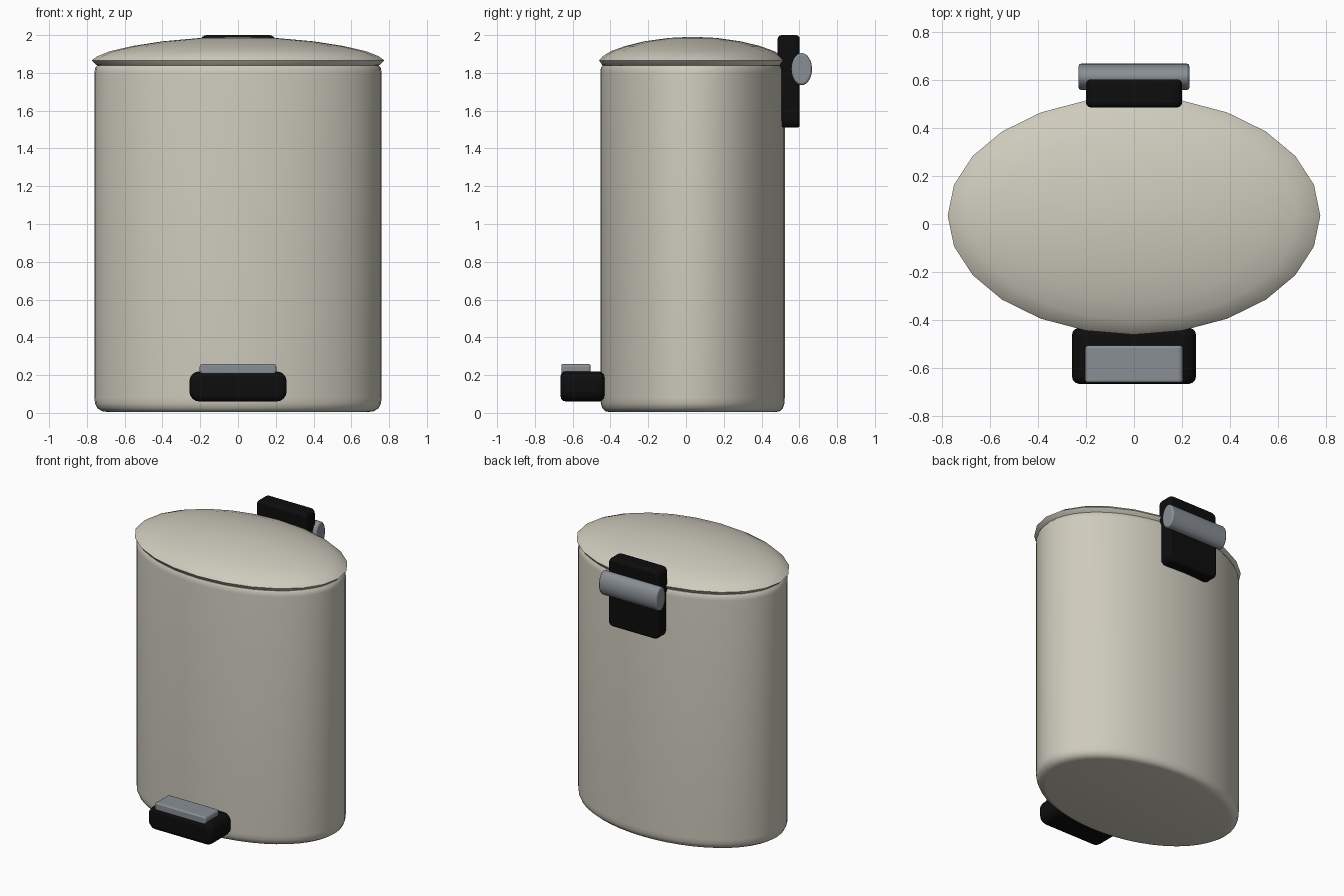
import bpy, math

cube = bpy.data.objects.get("Cube")
if cube:
    bpy.data.objects.remove(cube, do_unlink=True)


def material(name, colour):
    m = bpy.data.materials.new(name)
    m.use_nodes = True
    m.diffuse_color = (*colour, 1)
    m.node_tree.nodes["Principled BSDF"].inputs["Base Color"].default_value = (*colour, 1)
    return m


CREAM = material("cream enamel", (0.62, 0.60, 0.51))
BLACK = material("black plastic", (0.004, 0.004, 0.004))
GREY = material("grey metal", (0.25, 0.275, 0.30))


def finish(obj, mat, angle=40):
    obj.data.materials.append(mat)
    bpy.ops.object.select_all(action='DESELECT')
    obj.select_set(True)
    bpy.context.view_layer.objects.active = obj
    bpy.ops.object.shade_smooth_by_angle(angle=math.radians(angle))
    return obj


def oval_lathe(name, profile, sides, squash, centre_y, mat):
    """Stack of oval rings from (x radius, height) pairs, capped at both ends."""
    verts, faces = [], []
    for r, z in profile:
        for i in range(sides):
            a = math.tau * i / sides
            verts.append((r * math.cos(a), centre_y + r * squash * math.sin(a), z))
    for k in range(len(profile) - 1):
        for i in range(sides):
            j = (i + 1) % sides
            faces.append((k * sides + i, k * sides + j, (k + 1) * sides + j, (k + 1) * sides + i))
    faces.append(tuple(reversed(range(sides))))
    faces.append(tuple(range(len(verts) - sides, len(verts))))
    mesh = bpy.data.meshes.new(name)
    mesh.from_pydata(verts, [], faces)
    obj = bpy.data.objects.new(name, mesh)
    bpy.context.collection.objects.link(obj)
    return finish(obj, mat)


def round_box(name, low, high, corner, edge, mat, axis=1):
    """Box with large rounded corners along one axis and softer rims."""
    bpy.ops.mesh.primitive_cube_add(size=1)
    obj = bpy.context.object
    obj.name = name
    for v in obj.data.vertices:
        v.co = [h if c > 0 else l for c, l, h in zip(v.co, low, high)]
    # mark only the edges running along the chosen axis for the large bevel
    weights = obj.data.attributes.new("bevel_weight_edge", 'FLOAT', 'EDGE')
    for e in obj.data.edges:
        a, b = (obj.data.vertices[i].co for i in e.vertices)
        weights.data[e.index].value = 1 if abs(a[axis] - b[axis]) > 0.001 else 0
    big = obj.modifiers.new("corners", 'BEVEL')
    big.limit_method, big.width, big.segments = 'WEIGHT', corner, 4
    rim = obj.modifiers.new("rims", 'BEVEL')
    rim.limit_method, rim.width, rim.segments = 'ANGLE', edge, 3
    rim.angle_limit = math.radians(60)
    return finish(obj, mat)


# Oval bin body with rounded foot and shoulder
OVAL_Y = 0.035
oval_lathe("bin_body", [(0.69, 0.005), (0.72, 0.009), (0.745, 0.025), (0.757, 0.05),
                        (0.76, 0.08), (0.76, 1.80), (0.757, 1.825), (0.745, 1.84)],
           48, 0.642, OVAL_Y, CREAM)

# Domed lid with a flared lip
oval_lathe("lid", [(0.735, 1.835), (0.75, 1.842), (0.775, 1.866), (0.745, 1.888),
                   (0.68, 1.914), (0.56, 1.942), (0.40, 1.967), (0.20, 1.985), (0.04, 1.99)],
           24, 0.639, OVAL_Y, CREAM)

# Hinge bracket on the back
round_box("hinge_lower", (-0.2, 0.505, 1.51), (0.2, 0.602, 1.92), 0.035, 0.015, BLACK)
round_box("hinge_upper", (-0.2, 0.485, 1.80), (0.2, 0.602, 2.0), 0.035, 0.02, BLACK)

# Oval hinge pin
bpy.ops.mesh.primitive_cylinder_add(vertices=32, radius=1, depth=0.46)
pin = bpy.context.object
pin.name = "hinge_pin"
for v in pin.data.vertices:
    x, y, z = v.co
    v.co = (z, 0.612 + 0.055 * y, 1.82 - 0.085 * x)
bevel = pin.modifiers.new("rim", 'BEVEL')
bevel.width, bevel.segments = 0.01, 2
bevel.limit_method = 'ANGLE'
bevel.angle_limit = math.radians(50)
finish(pin, GREY)

# Foot pedal with its pad
round_box("pedal_base", (-0.258, -0.665, 0.06), (0.258, -0.432, 0.22), 0.055, 0.03, BLACK)
round_box("pedal_pad", (-0.203, -0.66, 0.205), (0.203, -0.506, 0.26), 0.018, 0.01, GREY)
